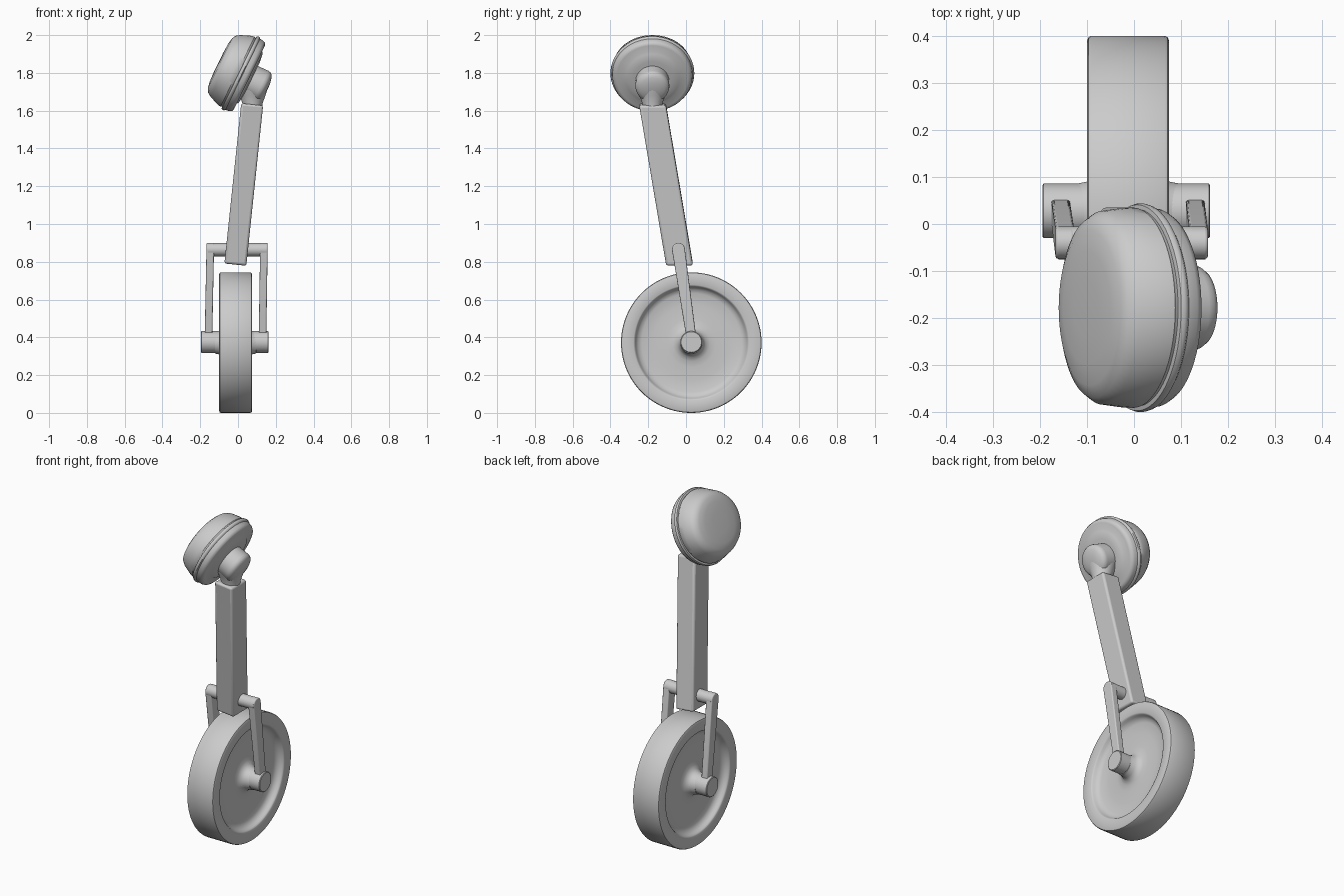
import bpy, bmesh, math
from mathutils import Matrix, Vector

if "Cube" in bpy.data.objects:
    bpy.data.objects.remove(bpy.data.objects["Cube"])


def finish(name, bm, matrix=Matrix(), angle=35, bevel=0):
    bmesh.ops.remove_doubles(bm, verts=bm.verts, dist=1e-5)
    bmesh.ops.recalc_face_normals(bm, faces=bm.faces)
    me = bpy.data.meshes.new(name)
    bm.to_mesh(me)
    bm.free()
    ob = bpy.data.objects.new(name, me)
    bpy.context.collection.objects.link(ob)
    ob.matrix_world = matrix
    if bevel:
        mod = ob.modifiers.new("soft_edges", 'BEVEL')
        mod.width, mod.segments, mod.limit_method = bevel, 3, 'ANGLE'
    bpy.ops.object.select_all(action='DESELECT')
    bpy.context.view_layer.objects.active = ob
    ob.select_set(True)
    bpy.ops.object.shade_smooth_by_angle(angle=math.radians(angle))
    return ob


def skin(bm, rings):
    """Joins rings of points and caps both ends."""
    vs = [[bm.verts.new(p) for p in r] for r in rings]
    n = len(vs[0])
    for a, b in zip(vs, vs[1:]):
        for i in range(n):
            j = (i + 1) % n
            bm.faces.new((a[i], a[j], b[j], b[i]))
    bm.faces.new(vs[0])
    bm.faces.new(vs[-1])


def lathe(name, profile, matrix, segs=64, angle=35):
    """Turns (position, radius, optional y radius) round the local x axis."""
    rings = []
    for p in profile:
        x, rz, ry = p[0], p[1], p[-1]
        rings.append([(x, ry * math.cos(t), rz * math.sin(t))
                      for t in (2 * math.pi * i / segs for i in range(segs))])
    bm = bmesh.new()
    skin(bm, rings)
    return finish(name, bm, matrix, angle)


# wheel with dished sides and raised hub
half = [(0.112, 0.05), (0.108, 0.058), (0.078, 0.064), (0.06, 0.076), (0.05, 0.098),
        (0.046, 0.13), (0.045, 0.20), (0.047, 0.262), (0.055, 0.282), (0.068, 0.292),
        (0.078, 0.297), (0.0835, 0.301), (0.086, 0.306), (0.087, 0.362), (0.084, 0.369),
        (0.078, 0.372)]
wheel_profile = [(-x, r) for x, r in half] + [(x, r) for x, r in reversed(half)]
lathe("wheel", wheel_profile, Matrix.Translation((-0.0125, 0.028, 0.372)), 96, 40)

# axle
lathe("axle", [(-0.195, 0.054), (-0.192, 0.058), (0.159, 0.058), (0.162, 0.054)],
      Matrix.Translation((0, 0.028, 0.375)), 40)

# fork crossbar
lathe("fork_crossbar", [(-0.16, 0.035), (0.152, 0.035)],
      Matrix.Translation((0, -0.04, 0.864)), 32)

# fork arms: flat tapered bars with round tops
for side, top_x, low_x in (("left", -0.147, -0.156), ("right", 0.137, 0.130)):
    top, low = Vector((-0.04, 0.866)), Vector((0.026, 0.415))
    tilt = math.atan2(low.x - top.x, top.y - low.y)
    outline = [(low.x - 0.026, low.y - 0.004), (low.x + 0.026, low.y + 0.003)]
    for i in range(17):
        t = tilt + math.pi * i / 16
        outline.append((top.x + 0.034 * math.cos(t), top.y + 0.034 * math.sin(t)))

    def at(y, z, dx):
        f = (z - low.y) / (top.y - low.y)
        return (low_x + (top_x - low_x) * f + dx, y, z)
    bm = bmesh.new()
    skin(bm, [[at(y, z, dx) for y, z in outline] for dx in (-0.020, 0.020)])
    finish("fork_arm_" + side, bm, bevel=0.006)

# leaning square leg
bm = bmesh.new()
skin(bm, [[(cx + sx * 0.058, cy + sy * 0.071, z - sx * 0.006)
           for sx, sy in ((-1, -1), (1, -1), (1, 1), (-1, 1))]
          for cx, cy, z in ((-0.014, -0.034, 0.785), (0.075, -0.177, 1.633))])
finish("leg", bm, bevel=0.012)

# short neck between leg and head joint
lathe("neck", [(-0.04, 0.05), (0.01, 0.054), (0.05, 0.068), (0.10, 0.085)],
      Matrix.Translation((0.077, -0.178, 1.63)) @ Matrix.Rotation(-math.pi / 2, 4, 'Y'), 32)

# tilted head: oval tapered body, groove, rim and stepped back plate
head = Matrix.Translation((0.01, -0.178, 1.80)) @ Matrix.Rotation(math.radians(26), 4, 'Y')
lathe("head_shell", [(-0.126, 0.06, 0.06), (-0.123, 0.115, 0.12), (-0.117, 0.148, 0.165),
                     (-0.106, 0.167, 0.192), (-0.085, 0.181, 0.206), (-0.037, 0.201, 0.212),
                     (-0.014, 0.206, 0.213), (-0.010, 0.203, 0.210), (-0.002, 0.203, 0.210)],
      head, 64, 40)
lathe("head_rim", [(-0.006, 0.205), (-0.004, 0.214, 0.219), (0.004, 0.217, 0.222),
                   (0.012, 0.215, 0.220), (0.017, 0.209, 0.213), (0.038, 0.207, 0.211),
                   (0.051, 0.200, 0.203), (0.056, 0.188), (0.056, 0.155), (0.064, 0.142),
                   (0.070, 0.10)], head, 64, 40)

# round joint knob on the back of the head
lathe("head_joint", [(0.05, 0.088), (0.130, 0.090), (0.143, 0.088), (0.154, 0.080),
                     (0.162, 0.064), (0.168, 0.038), (0.170, 0.012)],
      head @ Matrix.Translation((0, 0, -0.014)), 48)
